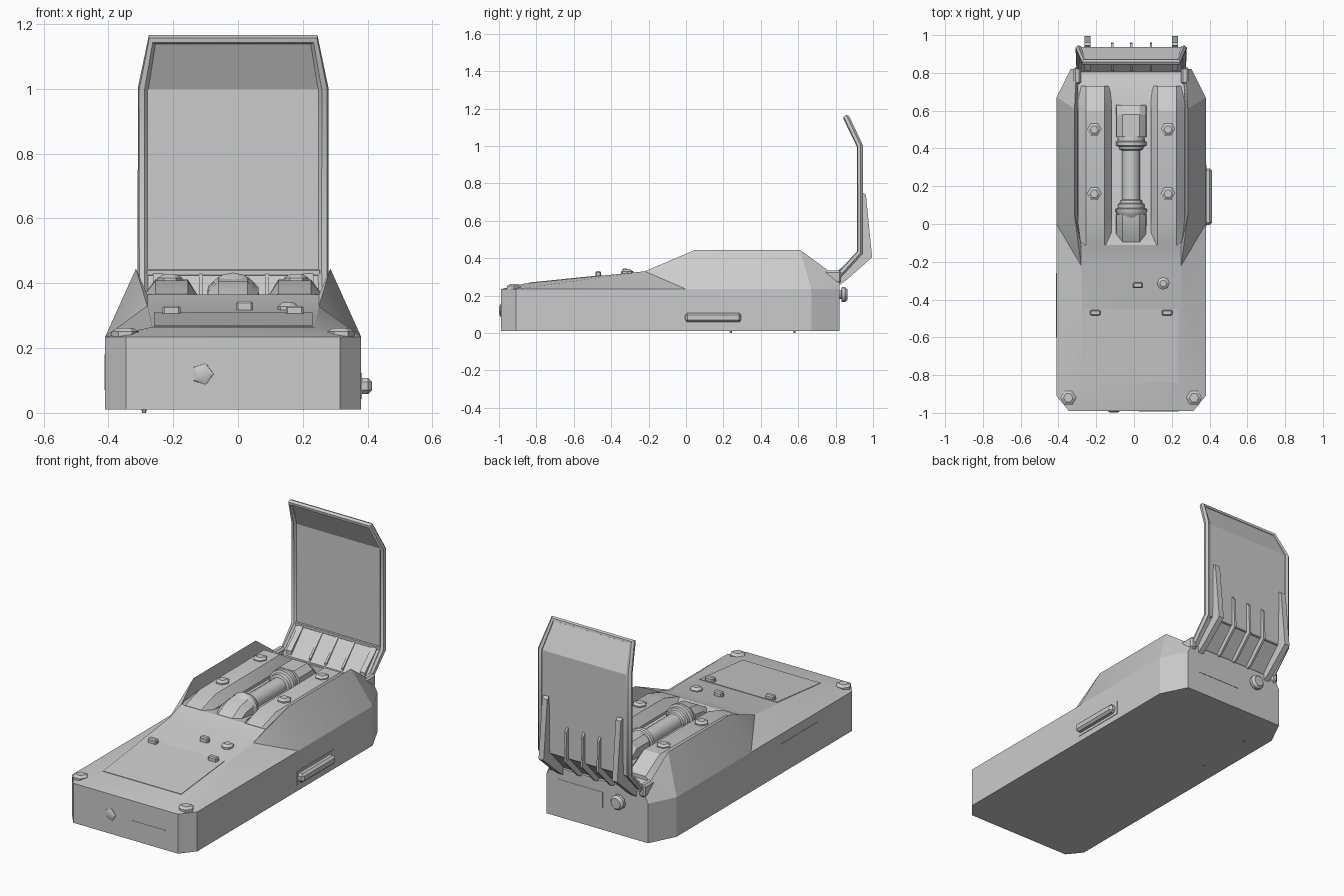
import bpy, bmesh, math
from mathutils import Matrix, Vector

if "Cube" in bpy.data.objects:
    bpy.data.objects.remove(bpy.data.objects["Cube"])

CX = -0.015  # centre line of the casing
grey = bpy.data.materials.new("light_grey")
grey.diffuse_color = (0.6, 0.6, 0.6, 1)
grey.use_nodes = True
grey.node_tree.nodes["Principled BSDF"].inputs["Base Color"].default_value = grey.diffuse_color


def finish(ob, angle=30):
    ob.data.materials.clear()
    ob.data.materials.append(grey)
    bpy.ops.object.select_all(action='DESELECT')
    ob.select_set(True)
    bpy.context.view_layer.objects.active = ob
    bpy.ops.object.shade_smooth_by_angle(angle=math.radians(angle))
    return ob


def make(name, bm, angle=30):
    bmesh.ops.recalc_face_normals(bm, faces=bm.faces)
    me = bpy.data.meshes.new(name)
    bm.to_mesh(me)
    bm.free()
    ob = bpy.data.objects.new(name, me)
    bpy.context.collection.objects.link(ob)
    return finish(ob, angle)


def loft(name, rings, angle=30):
    """Skin closed rings of equal length and cap both ends."""
    bm = bmesh.new()
    vs = [[bm.verts.new(p) for p in r] for r in rings]
    n = len(vs[0])
    for a, b in zip(vs, vs[1:]):
        for i in range(n):
            j = (i + 1) % n
            bm.faces.new((a[i], a[j], b[j], b[i]))
    bm.faces.new(vs[0])
    bm.faces.new(vs[-1])
    return make(name, bm, angle)


def prism(name, x, width, yz):
    return loft(name, [[(x + s * width / 2, y, z) for y, z in yz] for s in (-1, 1)])


def box(name, centre, size, bevel=0.0):
    bm = bmesh.new()
    bmesh.ops.create_cube(bm, size=1)
    bmesh.ops.scale(bm, vec=size, verts=bm.verts)
    if bevel:
        bmesh.ops.bevel(bm, geom=bm.edges[:], offset=bevel, segments=1, affect='EDGES')
    bmesh.ops.translate(bm, vec=centre, verts=bm.verts)
    return make(name, bm)


def turned(name, centre, axis, profile, sides):
    """Lathe a (distance, radius) profile along an axis."""
    rot = Vector((0, 0, 1)).rotation_difference(Vector(axis)).to_matrix()
    rings = [[Vector(centre) + rot @ Vector((r * math.cos(t), r * math.sin(t), d))
              for t in (2 * math.pi * k / sides for k in range(sides))]
             for d, r in profile]
    return loft(name, rings, 40 if sides > 8 else 30)


# Casing: right-hand points, mirrored about the centre line
outline = {"F": (0.33, -0.99), "S0": (0.395, -0.91), "S1": (0.395, 0.0),
           "S2": (0.395, 0.67), "B": (0.32, 0.82)}
pts = {"R0": (0.25, -0.86, 0.265), "R1": (0.265, -0.22, 0.33),
       "P1": (0.30, 0.05, 0.445), "P2": (0.30, 0.61, 0.445), "P3": (0.29, 0.82, 0.29),
       "I1": (0.265, -0.11, 0.365), "I2": (0.285, 0.05, 0.34),
       "I3": (0.285, 0.62, 0.34), "I4": (0.28, 0.75, 0.31)}
for k, (x, y) in outline.items():
    pts[k + "b"] = (x, y, 0.01)
    pts[k] = (x, y, 0.235)
side_faces = ["Fb S0b S0 F", "S0b S1b S1 S0", "S1b S2b S2 S1", "S2b Bb B S2",
              "F S0 R0", "S0 S1 R1 R0", "S1 P1 R1", "S1 S2 P2 P1", "S2 B P3", "S2 P3 P2",
              "R1 P1 I1", "P1 I2 I1", "P1 P2 I3 I2", "P2 P3 I4", "P2 I4 I3"]
cross_edges = ["Fb F", "F R0", "R0 R1", "R1 I1", "I1 I2", "I2 I3", "I3 I4", "I4 P3", "P3 B", "B Bb"]
bm = bmesh.new()
R = {k: bm.verts.new((CX + x, y, z)) for k, (x, y, z) in pts.items()}
L = {k: bm.verts.new((CX - x, y, z)) for k, (x, y, z) in pts.items()}
for f in side_faces:
    ks = f.split()
    bm.faces.new([R[k] for k in ks])
    bm.faces.new([L[k] for k in reversed(ks)])
for e in cross_edges:
    a, b = e.split()
    bm.faces.new((R[a], R[b], L[b], L[a]))
base = [k + "b" for k in outline]
bm.faces.new([R[k] for k in base] + [L[k] for k in reversed(base)])
make("casing", bm, 20)

# Raised deck panels on either side of the tube channel, with bolts
for s, side in ((-1, "left"), (1, "right")):
    rings = []
    for y, low, top in ((-0.11, 0.355, 0.367), (0.02, 0.355, 0.408),
                        (0.60, 0.355, 0.412), (0.73, 0.30, 0.335)):
        rings.append([(CX + s * x, y, z) for x, z in
                      ((0.285, 0.30), (0.282, low), (0.24, top), (0.14, top), (0.105, low), (0.105, 0.30))])
    loft("deck_panel_" + side, rings)
    for y in (0.16, 0.50):
        turned("deck_bolt_" + side, (CX + s * 0.195, y, 0.405), (0, 0, 1),
               ((0, 0.038), (0.012, 0.038), (0.022, 0.022)), 6)
    # Corner bolts on the front edge
    turned("corner_bolt_" + side, (CX + s * 0.333, -0.92, 0.225), (0, 0, 1),
           ((0, 0.042), (0.026, 0.042), (0.037, 0.025)), 6)
    # Hinge knuckles and rear lid struts
    box("hinge_" + side, (CX + s * 0.285, 0.785, 0.30), (0.04, 0.09, 0.07), 0.01)
    prism("lid_strut_" + side, CX + s * 0.232, 0.032,
          ((0.81, 0.25), (0.86, 0.285), (0.995, 0.405), (0.962, 0.74),
           (0.945, 0.75), (0.94, 0.45), (0.81, 0.33)))

# Tube in the channel: thin core, stepped collars, end blocks
turned("tube", (CX, 0.03, 0.35), (0, 1, 0),
       ((0, 0.062), (0.02, 0.075), (0.035, 0.083), (0.05, 0.083), (0.055, 0.07), (0.075, 0.07),
        (0.08, 0.06), (0.095, 0.056), (0.10, 0.048), (0.36, 0.048), (0.365, 0.062),
        (0.38, 0.066), (0.385, 0.08), (0.405, 0.08), (0.41, 0.072), (0.43, 0.07)), 16)
for name, stations in (("tube_front_block", ((-0.11, 0.355), (-0.02, 0.405), (0.05, 0.415))),
                       ("tube_rear_block", ((0.46, 0.42), (0.58, 0.42), (0.63, 0.375)))):
    loft(name, [[(CX + x, y, z) for x, z in ((-0.082, 0.32), (-0.078, top - 0.03), (-0.045, top),
                 (0.045, top), (0.078, top - 0.03), (0.082, 0.32))] for y, top in stations])


def slope(y):
    return 0.265 + (y + 0.86) * 0.065 / 0.64


# Screen plate and buttons on the sloping face
loft("screen", [[(CX + sx * 0.245, y, slope(y) + dz) for sx, y in
                 ((-1, -0.84), (1, -0.84), (1, -0.45), (-1, -0.45))] for dz in (-0.004, 0.003)])
for x, y, w in ((0.02, -0.325, 0.052), (-0.205, -0.47, 0.055), (0.175, -0.47, 0.055)):
    box("button", (x, y, slope(y) + 0.008), (w, 0.03, 0.036), 0.006)
turned("round_button", (0.155, -0.315, slope(-0.315)), (0, 0, 1),
       ((-0.01, 0.033), (0.008, 0.033), (0.02, 0.018)), 8)

# Front bolt and slot
turned("front_bolt", (-0.11, -0.985, 0.12), (0, -1, 0), ((0, 0.036), (0.008, 0.034), (0.014, 0.02)), 5)
box("front_slot", (0.13, -0.99, 0.12), (0.21, 0.004, 0.005))

# Side grip, side panel, rear panel, rear knob, feet
box("side_grip_plate", (0.38, 0.15, 0.083), (0.006, 0.325, 0.08))
box("side_grip", (0.388, 0.145, 0.083), (0.05, 0.30, 0.05), 0.012)
box("side_panel", (-0.41, -0.43, 0.125), (0.004, 0.34, 0.11))
box("rear_panel", (0.09, 0.82, 0.18), (0.28, 0.004, 0.09))
turned("rear_knob", (-0.16, 0.815, 0.205), (0, 1, 0),
       ((0, 0.025), (0.015, 0.025), (0.018, 0.042), (0.035, 0.042), (0.048, 0.03)), 10)
for y in (0.24, 0.58):
    turned("foot", (-0.29, y, 0.0), (0, 0, 1), ((0, 0.006), (0.012, 0.008)), 6)

# Lid: bent sheet, tubular frame, lower bar and rear ribs
path = ((0.80, 0.29, 0.278), (0.93, 0.43, 0.278), (0.93, 1.0, 0.278), (0.857, 1.152, 0.25))
loft("lid_sheet", [[(CX - w, y - 0.006, z), (CX + w, y - 0.006, z),
                    (CX + w, y + 0.008, z), (CX - w, y + 0.008, z)] for y, z, w in path], 15)
cu = bpy.data.curves.new("lid_frame", 'CURVE')
cu.dimensions = '3D'
cu.bevel_depth = 0.017
cu.bevel_resolution = 1
loop = [(CX + w, y, z) for y, z, w in path] + [(CX - w, y, z) for y, z, w in reversed(path)]
sp = cu.splines.new('POLY')
sp.points.add(len(loop) - 1)
for p, co in zip(sp.points, loop):
    p.co = (*co, 1)
sp.use_cyclic_u = True
frame = bpy.data.objects.new("lid_frame", cu)
bpy.context.collection.objects.link(frame)
bpy.ops.object.select_all(action='DESELECT')
frame.select_set(True)
bpy.context.view_layer.objects.active = frame
bpy.ops.object.convert(target='MESH')
finish(bpy.context.view_layer.objects.active, 50)
box("lid_lower_bar", (CX, 0.928, 0.432), (0.54, 0.02, 0.022), 0.004)
for x in (-0.115, -0.015, 0.09):
    prism("lid_rib", x, 0.012, ((0.81, 0.28), (0.845, 0.29), (0.962, 0.41), (0.955, 0.58),
                                (0.932, 0.61), (0.93, 0.44), (0.81, 0.32)))
